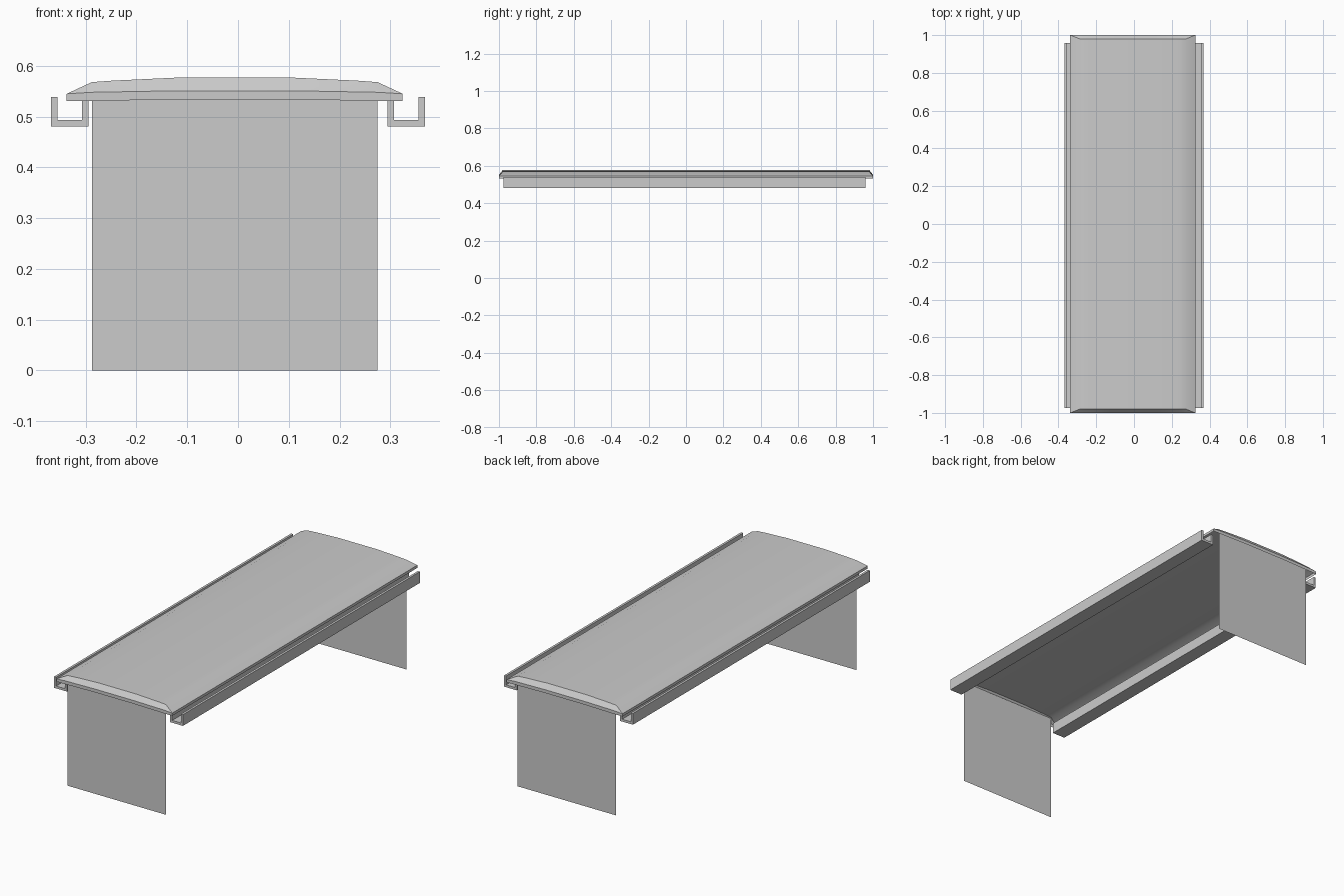
import bpy, bmesh

if "Cube" in bpy.data.objects:
    bpy.data.objects.remove(bpy.data.objects["Cube"])

CX = -0.0065  # roof and end panels sit slightly left of centre


def finish(name, bm, smooth=None):
    mesh = bpy.data.meshes.new(name)
    bmesh.ops.recalc_face_normals(bm, faces=bm.faces)
    bm.to_mesh(mesh)
    bm.free()
    ob = bpy.data.objects.new(name, mesh)
    bpy.context.collection.objects.link(ob)
    if smooth:
        bpy.ops.object.select_all(action='DESELECT')
        ob.select_set(True)
        bpy.context.view_layer.objects.active = ob
        bpy.ops.object.shade_smooth_by_angle(angle=smooth)
    return ob


# Canopy: open shell of three rings (lower rim, upper rim, inset crown)
bm = bmesh.new()


def ring(half_widths, y, heights):
    row = [(-w, z) for w, z in zip(half_widths, heights)]
    row += [(w, z) for w, z in reversed(list(zip(half_widths, heights)))]
    front = [bm.verts.new((CX + x, -y, z)) for x, z in row]
    back = [bm.verts.new((CX + x, y, z)) for x, z in row]
    return front, back


rings = [
    ring((0.331, 0.282, 0.112), 1.0, (0.531, 0.531, 0.534)),
    ring((0.331, 0.282, 0.112), 1.0, (0.545, 0.548, 0.551)),
    ring((0.2815, 0.24, 0.112), 0.98, (0.568, 0.571, 0.577)),
]
for (f0, b0), (f1, b1) in zip(rings, rings[1:]):
    loop0, loop1 = f0 + b0[::-1], f1 + b1[::-1]
    n = len(loop0)
    for i in range(n):
        j = (i + 1) % n
        bm.faces.new((loop0[i], loop0[j], loop1[j], loop1[i]))
crown_front, crown_back = rings[-1]
for i in range(5):
    bm.faces.new((crown_front[i], crown_front[i + 1],
                  crown_back[i + 1], crown_back[i]))
finish("canopy", bm, smooth=0.5)

# End panels: thin upright sheets closing both ends
for name, y in (("front_panel", -0.982), ("back_panel", 0.982)):
    bm = bmesh.new()
    corners = ((-0.2815, 0), (0.2815, 0), (0.2815, 0.564), (-0.2815, 0.564))
    bm.faces.new([bm.verts.new((CX + x, y, z)) for x, z in corners])
    finish(name, bm)

# Side gutters: U-shaped channels along both long sides
profile = ((0.295, 0.481), (0.368, 0.481), (0.368, 0.539), (0.356, 0.539),
           (0.356, 0.493), (0.307, 0.493), (0.307, 0.536), (0.295, 0.536))
for name, side in (("left_gutter", -1), ("right_gutter", 1)):
    bm = bmesh.new()
    face = bm.faces.new([bm.verts.new((side * x, -0.975, z)) for x, z in profile])
    out = bmesh.ops.extrude_face_region(bm, geom=[face], use_keep_orig=True)
    moved = [g for g in out["geom"] if isinstance(g, bmesh.types.BMVert)]
    bmesh.ops.translate(bm, verts=moved, vec=(0, 1.934, 0))
    finish(name, bm)
